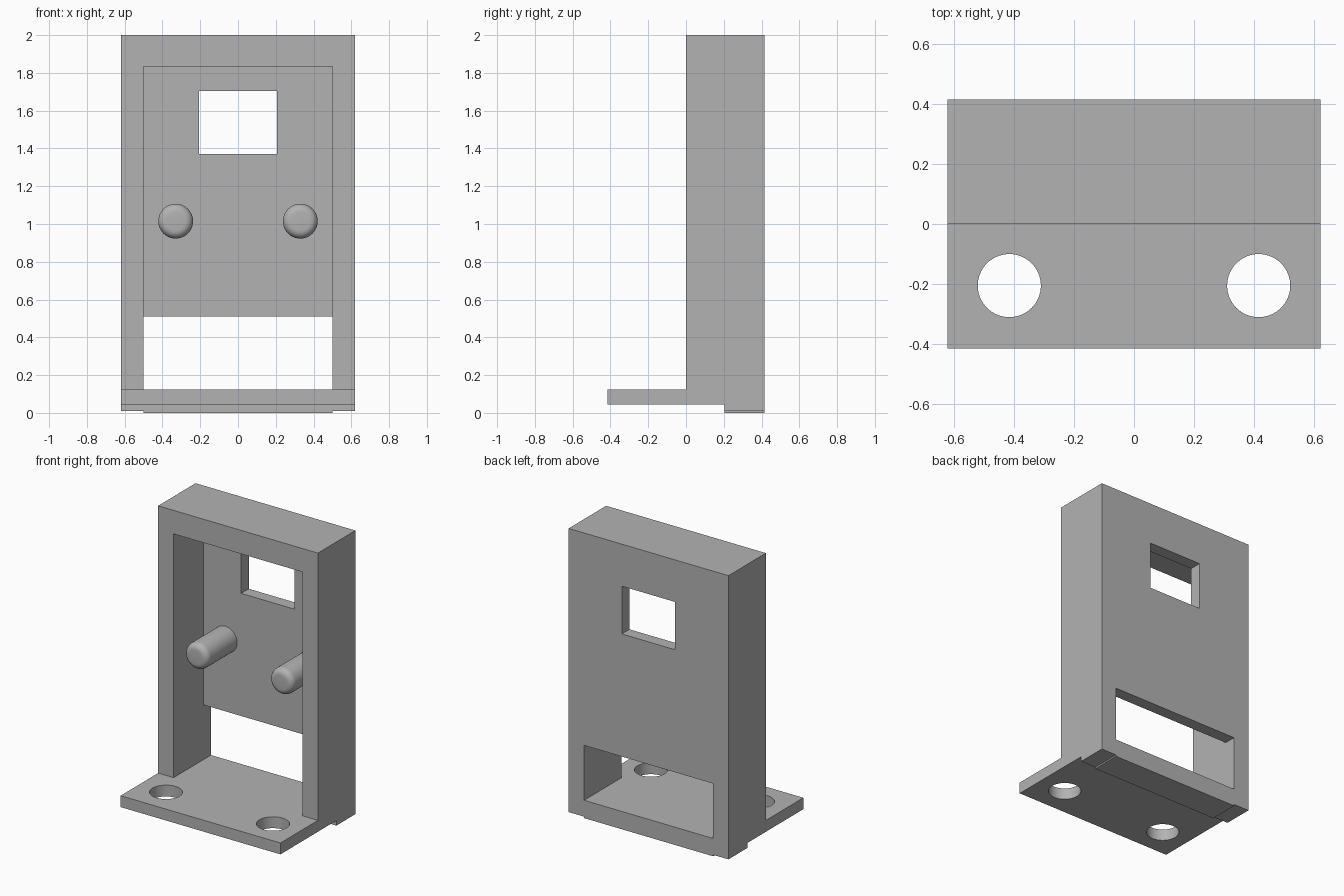
import bpy
import bmesh
import math
from mathutils import Matrix

cube = bpy.data.objects.get("Cube")
if cube:
    bpy.data.objects.remove(cube, do_unlink=True)

grey = bpy.data.materials.new("light grey")
grey.use_nodes = True
colour = (0.45, 0.45, 0.45, 1)
grey.diffuse_color = colour
grey.node_tree.nodes["Principled BSDF"].inputs["Base Color"].default_value = colour

HALF, DEPTH, FLOOR = 0.62, 0.415, 0.125
INNER, PANEL = 0.5, 0.33


def make(name, bm):
    bmesh.ops.recalc_face_normals(bm, faces=bm.faces)
    mesh = bpy.data.meshes.new(name)
    bm.to_mesh(mesh)
    bm.free()
    mesh.materials.append(grey)
    obj = bpy.data.objects.new(name, mesh)
    bpy.context.collection.objects.link(obj)
    return obj


def box(name, x, y, z):
    bm = bmesh.new()
    lo = [min(r) for r in (x, y, z)]
    size = [max(r) - min(r) for r in (x, y, z)]
    bmesh.ops.create_cube(bm, size=1)
    for v in bm.verts:
        v.co = [lo[i] + (v.co[i] + 0.5) * size[i] for i in range(3)]
    return make(name, bm)


def extrude_side(name, outline, half):
    bm = bmesh.new()
    face = bm.faces.new([bm.verts.new((-half, y, z)) for y, z in outline])
    result = bmesh.ops.extrude_face_region(bm, geom=[face])
    verts = [g for g in result["geom"] if isinstance(g, bmesh.types.BMVert)]
    bmesh.ops.translate(bm, verts=verts, vec=(2 * half, 0, 0))
    return make(name, bm)


def combine(target, tool, operation):
    mod = target.modifiers.new(operation.lower(), "BOOLEAN")
    mod.object, mod.operation, mod.solver = tool, operation, "EXACT"
    bpy.context.view_layer.objects.active = target
    bpy.ops.object.modifier_apply(modifier=mod.name)
    bpy.data.objects.remove(tool, do_unlink=True)


def smooth(obj):
    bpy.ops.object.select_all(action="DESELECT")
    obj.select_set(True)
    bpy.context.view_layer.objects.active = obj
    bpy.ops.object.shade_smooth_by_angle(angle=math.radians(35))


# Housing with foot plate, from one side outline
housing = extrude_side("housing", [
    (-DEPTH, 0.045), (-DEPTH, FLOOR), (0, FLOOR), (0, 2),
    (DEPTH, 2), (DEPTH, 0.01), (0.205, 0.01), (0.205, 0.045)], HALF)

# Tongue under the rear edge
combine(housing, box("tongue", (-INNER, INNER), (0.205, DEPTH), (0, 0.07)), "UNION")

# Front recess, cable opening and window
combine(housing, box("recess", (-INNER, INNER), (-0.1, PANEL), (FLOOR, 1.835)), "DIFFERENCE")
combine(housing, box("opening", (-INNER, INNER), (0.2, 0.6), (FLOOR, 0.51)), "DIFFERENCE")
combine(housing, box("window", (-0.207, 0.207), (0.2, 0.6), (1.37, 1.705)), "DIFFERENCE")

# Screw holes in the foot plate
for side in (-1, 1):
    bm = bmesh.new()
    bmesh.ops.create_cone(bm, cap_ends=True, segments=64, radius1=0.105,
                          radius2=0.105, depth=0.4,
                          matrix=Matrix.Translation((side * 0.415, -0.205, 0.1)))
    combine(housing, make("hole", bm), "DIFFERENCE")
smooth(housing)

# Round-ended pegs on the back panel
RADIUS, FILLET, STEPS = 0.092, 0.042, 6
for side, label in ((-1, "right"), (1, "left")):
    bm = bmesh.new()
    profile = [(0, 0)]
    for i in range(STEPS + 1):
        a = math.pi / 2 * i / STEPS
        profile.append((RADIUS - FILLET + FILLET * math.sin(a), FILLET * (1 - math.cos(a))))
    profile.append((RADIUS, PANEL))
    verts = [bm.verts.new((r, y, 0)) for r, y in profile]
    edges = [bm.edges.new(pair) for pair in zip(verts, verts[1:])]
    bmesh.ops.spin(bm, geom=verts + edges, axis=(0, 1, 0), cent=(0, 0, 0),
                   angle=2 * math.pi, steps=48)
    bmesh.ops.remove_doubles(bm, verts=bm.verts, dist=0.0001)
    peg = make(label + "_peg", bm)
    peg.location = (side * 0.33, 0, 1.015)
    smooth(peg)
